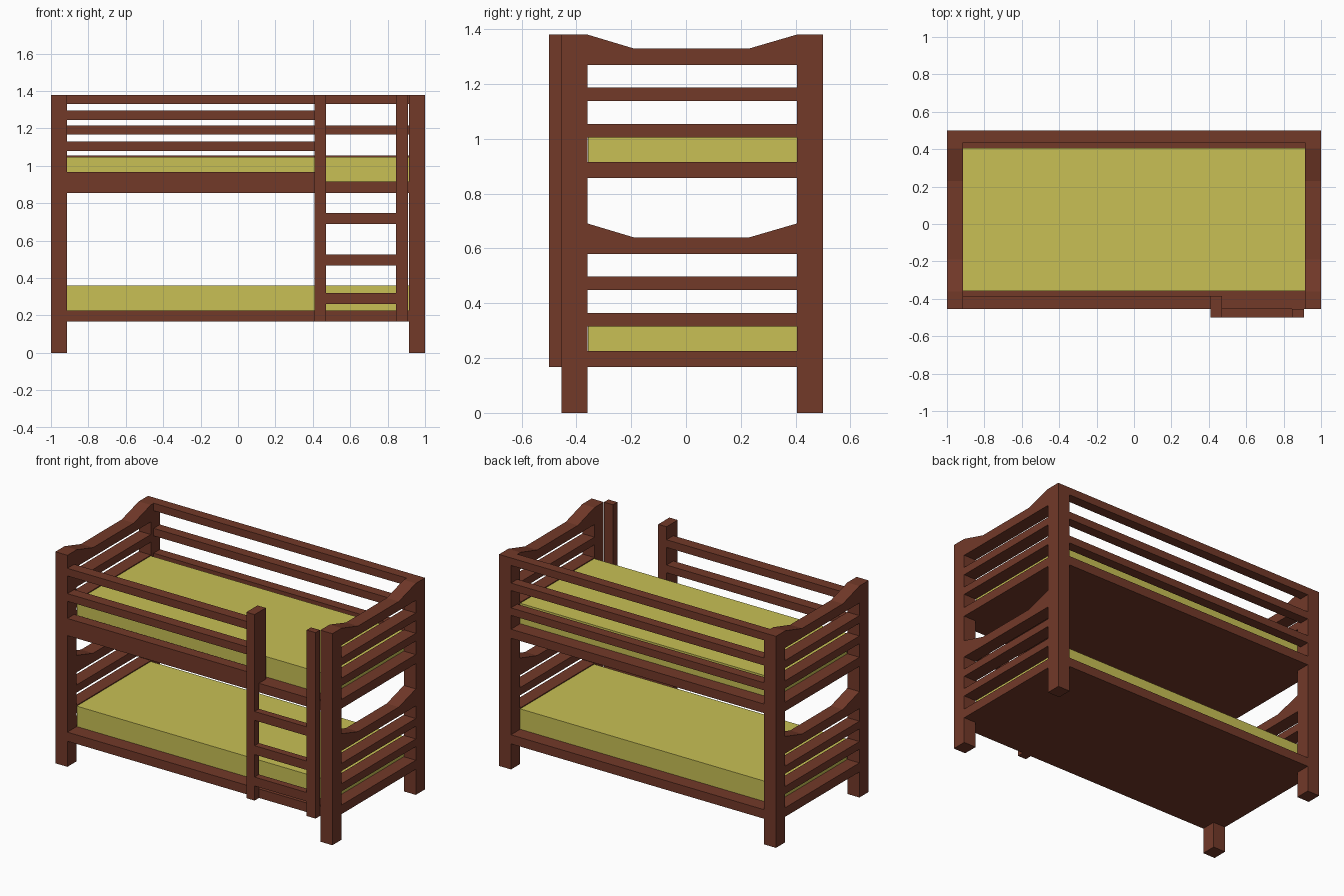
import bpy, bmesh

if "Cube" in bpy.data.objects:
    bpy.data.objects.remove(bpy.data.objects["Cube"])


def material(name, rgb):
    m = bpy.data.materials.new(name)
    m.diffuse_color = (*rgb, 1)
    m.use_nodes = True
    m.node_tree.nodes["Principled BSDF"].inputs["Base Color"].default_value = m.diffuse_color
    return m


WOOD = material("wood", (0.17, 0.041, 0.022))
FABRIC = material("fabric", (0.58, 0.53, 0.09))


def finish(name, bm, mat):
    bmesh.ops.recalc_face_normals(bm, faces=bm.faces)
    me = bpy.data.meshes.new(name)
    bm.to_mesh(me)
    bm.free()
    me.materials.append(mat)
    ob = bpy.data.objects.new(name, me)
    bpy.context.collection.objects.link(ob)
    return ob


def box(name, x, y, z, mat=WOOD):
    bm = bmesh.new()
    bmesh.ops.create_cube(bm, size=1)
    for v in bm.verts:
        v.co = [r[0] if c < 0 else r[1] for c, r in zip(v.co, (x, y, z))]
    return finish(name, bm, mat)


def crown(name, x, z0, z_mid, z_end):
    # headboard top: flat centre rising to both posts, extruded along x
    profile = [(-0.36, z0), (0.405, z0), (0.405, z_end),
               (0.23, z_mid), (-0.19, z_mid), (-0.36, z_end)]
    bm = bmesh.new()
    face = bm.faces.new([bm.verts.new((x[0], y, z)) for y, z in profile])
    ext = bmesh.ops.extrude_face_region(bm, geom=[face])["geom"]
    bmesh.ops.translate(bm, vec=(x[1] - x[0], 0, 0),
                        verts=[g for g in ext if isinstance(g, bmesh.types.BMVert)])
    return finish(name, bm, WOOD)


FRONT, BACK, INNER = -0.455, 0.5, 0.913   # outer faces and inside of the posts
SPAN = (-INNER, INNER)
MATTRESS_Y = (-0.358, 0.405)

# corner posts, end slats and shaped end boards
for side, x in (("left", (-1, -INNER)), ("right", (INNER, 1))):
    box(f"{side}_front_post", x, (FRONT, -0.36), (0, 1.38))
    box(f"{side}_back_post", x, (0.405, BACK), (0, 1.38))
    for level, base in (("lower", 0.167), ("upper", 0.856)):
        box(f"{side}_{level}_end_rail", x, (-0.36, 0.405), (base, base + 0.059))
        for i, dz in enumerate((0.148, 0.281)):
            box(f"{side}_{level}_end_slat_{i + 1}", x, (-0.36, 0.405),
                (base + dz, base + dz + 0.05))
        crown(f"{side}_{level}_end_board", x, base + 0.413, base + 0.473, base + 0.524)

# bunk bases and mattresses
for level, base in (("lower", 0.167), ("upper", 0.856)):
    box(f"{level}_base", SPAN, (FRONT, BACK), (base, base + 0.059))
    box(f"{level}_mattress", SPAN, MATTRESS_Y, (base + 0.059, base + 0.192), FABRIC)

# back guard slats
for i, z in enumerate((1.005, 1.167, 1.331)):
    box(f"back_guard_slat_{i + 1}", SPAN, (0.435, BACK), (z, z + 0.049))

# front guard: board, slats and end post
GUARD_Y = (FRONT, -0.385)
box("front_guard_board", (-INNER, 0.41), GUARD_Y, (0.915, 0.968))
for i, z in enumerate((1.08, 1.245)):
    box(f"front_guard_slat_{i + 1}", (-INNER, 0.41), GUARD_Y, (z, z + 0.05))
box("front_guard_post", (0.41, 0.47), GUARD_Y, (0.915, 1.38))

# ladder
LADDER_Y = (-0.5, FRONT)
box("left_ladder_post", (0.41, 0.47), LADDER_Y, (0.167, 1.38))
box("right_ladder_post", (0.846, 0.91), LADDER_Y, (0.167, 1.38))
for i, z in enumerate((0.262, 0.467, 0.69)):
    box(f"ladder_rung_{i + 1}", (0.47, 0.846), LADDER_Y, (z, z + 0.058))
